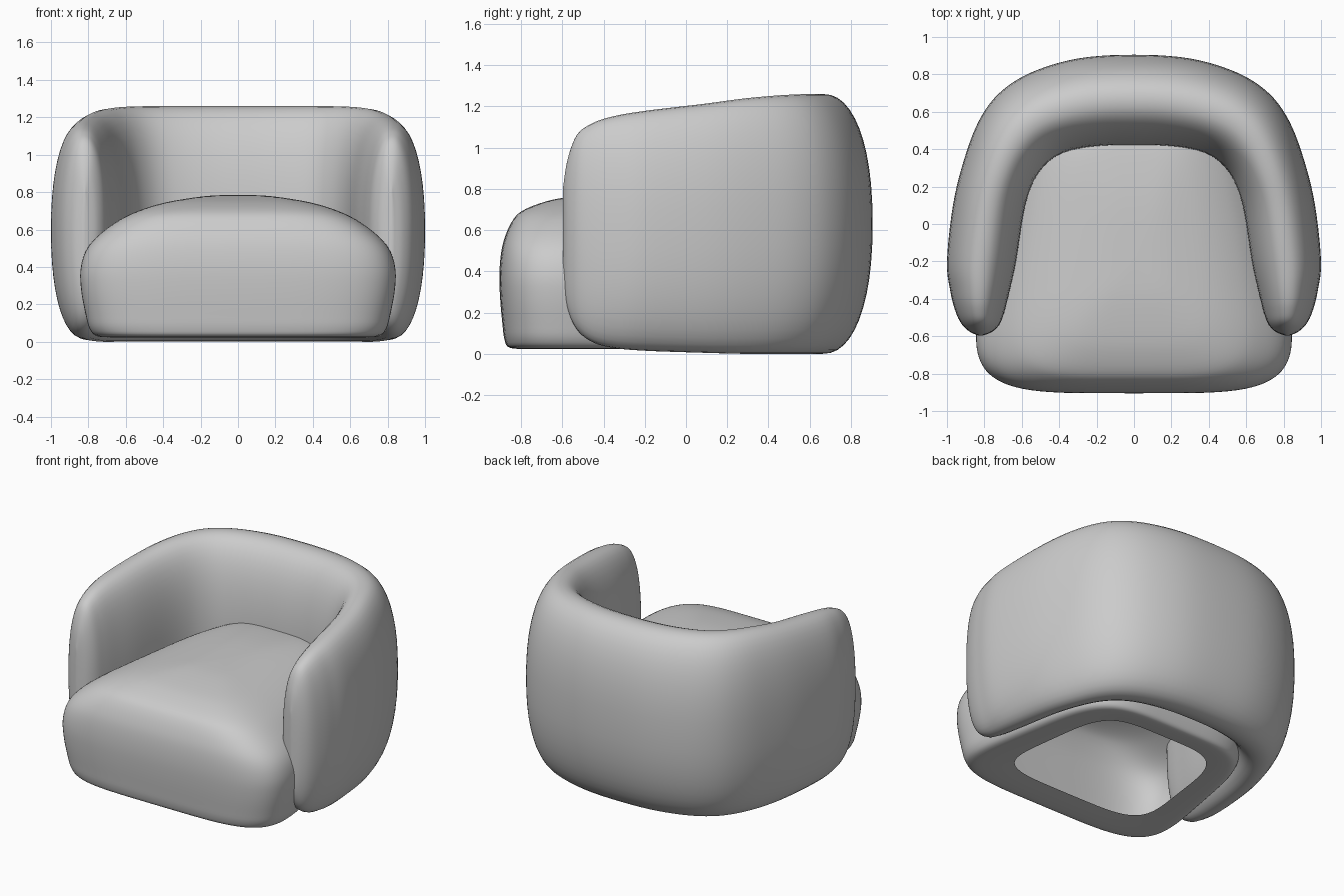
import bpy, bmesh, math

if "Cube" in bpy.data.objects:
    bpy.data.objects.remove(bpy.data.objects["Cube"])


def dense(rows, k):
    """Catmull-Rom interpolation of rows of numbers, k steps per span."""
    out = []
    n = len(rows)
    for i in range(n - 1):
        p0, p1, p2, p3 = (rows[min(max(j, 0), n - 1)] for j in (i - 1, i, i + 1, i + 2))
        for s in range(k):
            t = s / k
            out.append([0.5 * (2 * b + (c - a) * t + (2 * a - 5 * b + 4 * c - d) * t * t
                               + (3 * b - a - 3 * c + d) * t ** 3)
                        for a, b, c, d in zip(p0, p1, p2, p3)])
    out.append(list(rows[-1]))
    return out


def superellipse(n, count):
    """Unit rounded-square outline."""
    def f(v):
        return math.copysign(abs(v) ** (2 / n), v)
    return [(f(math.cos(2 * math.pi * i / count)), f(math.sin(2 * math.pi * i / count)))
            for i in range(count)]


def loft(name, rings, cap_start):
    """Skin closed rings into one smooth object."""
    bm = bmesh.new()
    loops = [[bm.verts.new(p) for p in ring] for ring in rings]
    m = len(loops[0])
    for a, b in zip(loops, loops[1:]):
        for i in range(m):
            j = (i + 1) % m
            bm.faces.new((a[i], a[j], b[j], b[i]))
    if cap_start:
        bm.faces.new(loops[0][::-1])
    bm.faces.new(loops[-1])
    bmesh.ops.recalc_face_normals(bm, faces=bm.faces)
    for f in bm.faces:
        f.smooth = True
    mesh = bpy.data.meshes.new(name)
    bm.to_mesh(mesh)
    bm.free()
    obj = bpy.data.objects.new(name, mesh)
    bpy.context.collection.objects.link(obj)
    return obj


# Wraparound back and arms: outer x, y, inner x, y, bottom z, top z (right half)
half = [
    (0.83, -0.597, 0.81, -0.597, 0.35, 0.80),
    (0.88, -0.575, 0.755, -0.575, 0.22, 0.94),
    (0.925, -0.53, 0.715, -0.53, 0.12, 1.06),
    (0.957, -0.46, 0.69, -0.46, 0.06, 1.115),
    (0.982, -0.36, 0.665, -0.36, 0.03, 1.15),
    (1.0, -0.20, 0.63, -0.20, 0.015, 1.178),
    (0.968, 0.10, 0.587, 0.07, 0.005, 1.212),
    (0.91, 0.34, 0.54, 0.22, 0.0, 1.238),
    (0.83, 0.55, 0.475, 0.315, 0.0, 1.252),
    (0.72, 0.70, 0.39, 0.375, 0.0, 1.258),
    (0.55, 0.81, 0.28, 0.405, 0.0, 1.26),
    (0.30, 0.885, 0.14, 0.418, 0.0, 1.26),
    (0.0, 0.905, 0.0, 0.42, 0.0, 1.26),
]
full = half + [(-a, b, -c, d, e, f) for a, b, c, d, e, f in half[-2::-1]]
section = superellipse(2.25, 48)
rings = []
for ox, oy, ix, iy, zb, zt in dense(full, 5):
    rings.append([((ox + ix) / 2 + u * (ox - ix) / 2,
                   (oy + iy) / 2 + u * (oy - iy) / 2,
                   (zb + zt) / 2 + v * (zt - zb) / 2) for u, v in section])
loft("back_and_arms", rings, True)

# Seat cushion, open underneath: width, front, back fractions and z
profile = [
    (0.67, 0.62, 0.66, 0.03), (0.80, 0.80, 0.78, 0.024), (0.90, 0.93, 0.84, 0.03),
    (0.945, 0.965, 0.87, 0.07), (0.97, 0.98, 0.90, 0.15), (0.995, 0.995, 0.94, 0.27),
    (1.0, 1.0, 0.97, 0.38), (0.97, 0.99, 1.0, 0.48), (0.90, 0.965, 1.0, 0.56),
    (0.78, 0.915, 0.99, 0.64), (0.67, 0.85, 0.97, 0.69), (0.54, 0.72, 0.93, 0.73),
    (0.40, 0.56, 0.80, 0.757), (0.20, 0.28, 0.45, 0.78), (0.02, 0.03, 0.04, 0.785),
]
plan = superellipse(4.5, 96)
rings = []
for w, front, back, z in dense(profile, 4):
    ring = []
    for u, v in plan:
        dy = v * (0.75 * back if v > 0 else 0.705 * front)
        ring.append((0.78 * w * u * (1 - 0.25 * dy), dy - 0.2, z))
    rings.append(ring)
loft("seat", rings, False)
